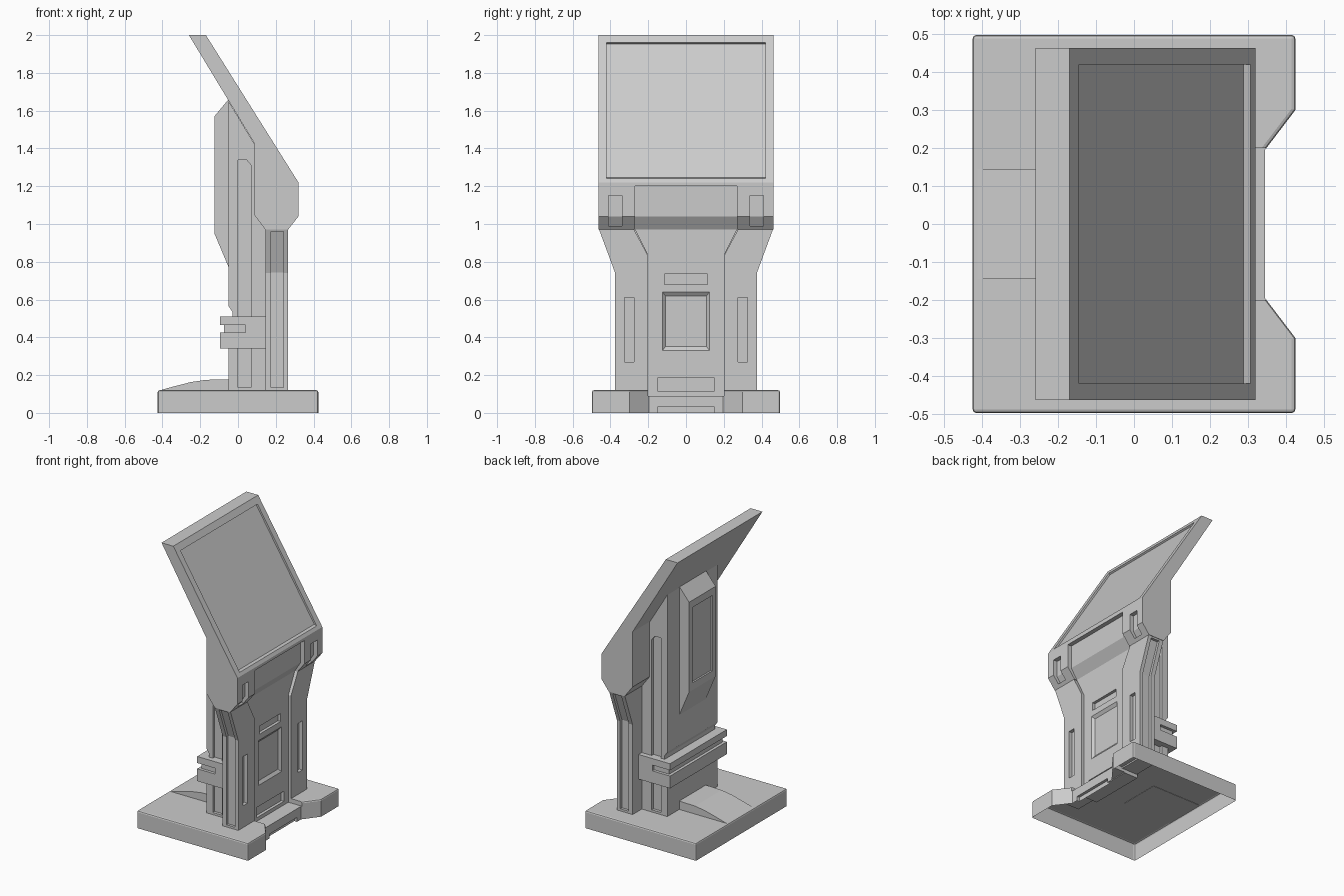
import bpy, bmesh
from mathutils import Vector

if "Cube" in bpy.data.objects:
    bpy.data.objects.remove(bpy.data.objects["Cube"])


def prism(name, pts, axis, lo, hi, taper=1.0):
    """Extrude a 2D outline along an axis; the lo end can be scaled by taper."""
    place = {'x': lambda a, b, t: (t, a, b),
             'y': lambda a, b, t: (a, t, b),
             'z': lambda a, b, t: (a, b, t)}[axis]
    ca = sum(p[0] for p in pts) / len(pts)
    cb = sum(p[1] for p in pts) / len(pts)
    bm = bmesh.new()
    low = [bm.verts.new(place(ca + (a - ca) * taper, cb + (b - cb) * taper, lo)) for a, b in pts]
    top = [bm.verts.new(place(a, b, hi)) for a, b in pts]
    bm.faces.new(low)
    bm.faces.new(top)
    n = len(pts)
    for i in range(n):
        j = (i + 1) % n
        bm.faces.new((low[i], low[j], top[j], top[i]))
    bmesh.ops.recalc_face_normals(bm, faces=bm.faces)
    me = bpy.data.meshes.new(name)
    bm.to_mesh(me)
    bm.free()
    ob = bpy.data.objects.new(name, me)
    bpy.context.collection.objects.link(ob)
    return ob


def rect(a0, a1, b0, b1):
    return [(a0, b0), (a1, b0), (a1, b1), (a0, b1)]


def box(name, x0, x1, y0, y1, z0, z1):
    return prism(name, rect(x0, x1, y0, y1), 'z', z0, z1)


def carve(ob, cutters):
    """Subtract the cutters, bake the result and remove the cutters."""
    for c in cutters:
        c.hide_render = True
        m = ob.modifiers.new("cut", 'BOOLEAN')
        m.operation = 'DIFFERENCE'
        m.solver = 'EXACT'
        m.object = c
    dg = bpy.context.evaluated_depsgraph_get()
    dg.update()
    me = bpy.data.meshes.new_from_object(ob.evaluated_get(dg))
    ob.modifiers.clear()
    ob.data = me
    for c in cutters:
        bpy.data.objects.remove(c)


SIDES = (1, -1)

# Base: notched plate, soft edges, open underneath
base = prism("base", [(-.425, -.498), (.425, -.498), (.425, -.3), (.345, -.195), (.345, .195),
                      (.425, .3), (.425, .498), (-.425, .498)], 'z', -.1, .12)
bev = base.modifiers.new("soft_edge", 'BEVEL')
bev.width = .01
bev.segments = 2
bev.limit_method = 'ANGLE'
bev.angle_limit = 1.05
carve(base, [box("c", .2, .5, -.2, .2, .09, .2),
             box("c", .325, .5, -.15, .15, -.2, .03)])
bm = bmesh.new()
bm.from_mesh(base.data)
bmesh.ops.bisect_plane(bm, geom=bm.verts[:] + bm.edges[:] + bm.faces[:], dist=1e-5,
                       plane_co=(0, 0, 0), plane_no=(0, 0, 1), clear_inner=True)
bm.to_mesh(base.data)
bm.free()

# Cable ramp on the rear of the base
prism("rear_ramp", [(-.42, .118), (-.34, .14), (-.25, .163), (-.17, .175), (-.04, .178), (-.04, .118)],
      'y', -.145, .145)

# Rear column with long side grooves
column = prism("rear_column", [(-.05, .12), (-.05, .5), (-.03, .5), (-.03, .535), (-.05, .565),
                               (-.05, 1.65), (.15, 1.32), (.15, .12)], 'y', -.275, .275)
groove = [(0, .135), (.07, .135), (.07, 1.31), (.045, 1.34), (0, 1.34)]
carve(column, [prism("c", groove, 'y', *sorted((s * .255, s * .4))) for s in SIDES])

# Clamp band with slot running round the back
band = box("clamp_band", -.095, .145, -.31, .31, .34, .51)
carve(band, [box("c", -.2, -.075, -.5, .5, .425, .465)]
      + [box("c", -.2, .04, *sorted((s * .29, s * .5)), .425, .465) for s in SIDES])

# Rear service box with inset panel
rear = prism("rear_box", [(-.045, .76), (-.125, .95), (-.125, 1.57), (-.05, 1.66), (-.045, 1.64)],
             'y', -.145, .145)
carve(rear, [box("c", -.3, -.113, -.11, .11, 1.0, 1.52)])

# Flared front legs with side grooves and front slots
for s, side in zip(SIDES, ("left", "right")):
    outline = [(.2, .11), (.375, .11), (.375, .74), (.46, .97), (.275, .97), (.2, .83)]
    strip = [(.357, .135), (.6, .135), (.6, .96), (.438, .96), (.357, .743)]
    leg = prism("front_leg_" + side, [(s * a, b) for a, b in outline], 'x', .145, .265)
    carve(leg, [prism("c", [(s * a, b) for a, b in strip], 'x', .175, .24),
                box("c", .24, .4, *sorted((s * .275, s * .325)), .27, .61)])

# Centre front panel with slots and a dished door
panel = prism("front_panel", [(-.2, .085), (.2, .085), (.2, .83), (.27, .97), (-.27, .97), (-.2, .83)],
              'x', .14, .245)
carve(panel, [box("c", .225, .4, -.115, .115, .68, .735),
              box("c", .225, .4, -.15, .15, .115, .185),
              prism("c", rect(-.125, .125, .33, .64), 'x', .23, .2451, .87)])

# Head: slanted display housing
head = prism("display_head", [(.145, .97), (.265, .97), (.32, 1.04), (.32, 1.22), (-.17, 2.0),
                              (-.26, 2.0), (.085, 1.43), (.085, 1.05)], 'y', -.463, .463)
u = Vector((-.49, .78)).normalized()
n = Vector((u.y, -u.x))
p0, p1 = Vector((.307, 1.24)), Vector((-.145, 1.96))
screen = [p0, p0 - n * .012 + u * .015, p1 - n * .012, p1 + n * .05, p0 + n * .05]
# Inset below the screen, display recess, and bent cheek notches
cuts = [prism("c", [(.245, .9), (.245, .97), (.29, 1.04), (.29, 1.2), (.5, 1.2), (.5, .9)],
              'y', -.27, .27),
        prism("c", [tuple(p) for p in screen], 'y', -.42, .42)]
for s in SIDES:
    cuts.append(prism("c", [(.257, .99), (.29, 1.04), (.29, 1.15), (.5, 1.15), (.5, .99)],
                      'y', *sorted((s * .34, s * .41))))
carve(head, cuts)
